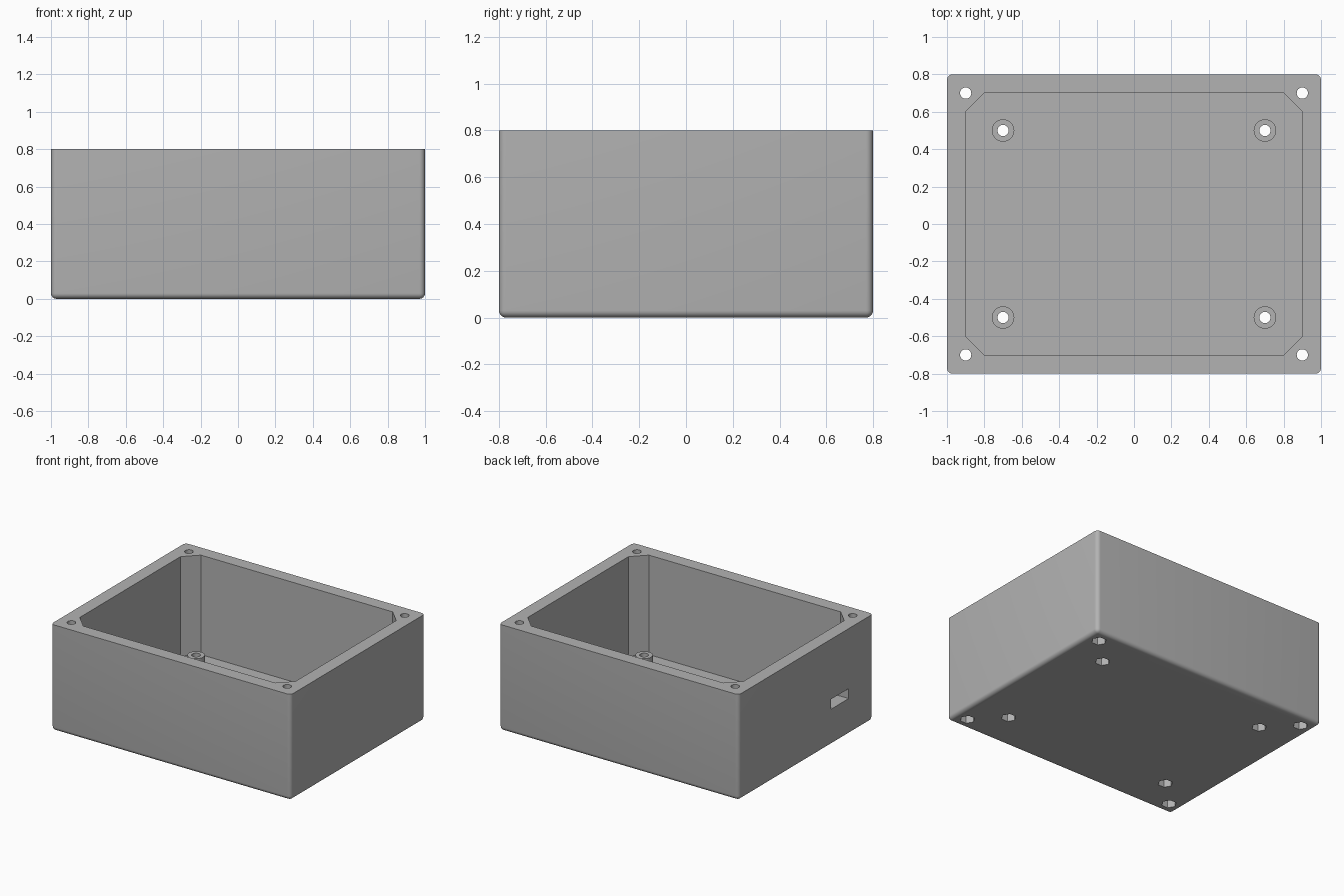
import bpy, bmesh, math
from mathutils import Matrix, Vector

# Remove the default cube
cube = bpy.data.objects.get("Cube")
if cube:
    bpy.data.objects.remove(cube, do_unlink=True)

# Overall sizes
LENGTH, WIDTH, HEIGHT = 2.0, 1.6, 0.8
WALL, FLOOR, FILLET = 0.1, 0.05, 0.03
CORNERS = [(sx, sy) for sx in (-1, 1) for sy in (-1, 1)]
SCREWS = [(sx * 0.9, sy * 0.7) for sx, sy in CORNERS]
MOUNTS = [(sx * 0.7, sy * 0.5) for sx, sy in CORNERS]

grey = bpy.data.materials.new("light grey plastic")
grey.use_nodes = True
COLOUR = (0.45, 0.45, 0.45, 1)
grey.diffuse_color = COLOUR
grey.node_tree.nodes["Principled BSDF"].inputs["Base Color"].default_value = COLOUR


def add_box(bm, size, centre):
    matrix = Matrix.Translation(centre) @ Matrix.Diagonal((*size, 1))
    return bmesh.ops.create_cube(bm, size=1, matrix=matrix)


def add_prism(bm, xy, radius, low, high, sides, turn=0.0):
    matrix = Matrix.Translation((*xy, (low + high) / 2)) @ Matrix.Rotation(turn, 4, "Z")
    bmesh.ops.create_cone(bm, cap_ends=True, segments=sides, radius1=radius,
                          radius2=radius, depth=high - low, matrix=matrix)


def bevel(bm, edges, width, segments):
    bmesh.ops.bevel(bm, geom=edges, offset=width, segments=segments,
                    profile=0.5, affect="EDGES")


def is_upright(edge):
    return abs(edge.verts[0].co.z - edge.verts[1].co.z) > 0.1


def make_object(name, bm):
    bmesh.ops.recalc_face_normals(bm, faces=bm.faces[:])
    mesh = bpy.data.meshes.new(name)
    bm.to_mesh(mesh)
    bm.free()
    mesh.materials.append(grey)
    obj = bpy.data.objects.new(name, mesh)
    bpy.context.collection.objects.link(obj)
    return obj


def combine(target, tool, operation):
    tool.hide_render = True
    mod = target.modifiers.new(tool.name, "BOOLEAN")
    mod.object, mod.operation, mod.solver = tool, operation, "EXACT"
    bpy.context.view_layer.objects.active = target
    bpy.ops.object.modifier_apply(modifier=mod.name)
    bpy.data.objects.remove(tool, do_unlink=True)


# Outer shell: rounded upright and bottom edges, sharp rim
bm = bmesh.new()
add_box(bm, (LENGTH, WIDTH, HEIGHT), (0, 0, HEIGHT / 2))
bevel(bm, [e for e in bm.edges if min(v.co.z for v in e.verts) < 0.01], FILLET, 6)
box = make_object("enclosure_box", bm)

# Cavity with chamfered corners that leave room for the lid screws
bm = bmesh.new()
add_box(bm, (LENGTH - 2 * WALL, WIDTH - 2 * WALL, HEIGHT), (0, 0, FLOOR + HEIGHT / 2))
bevel(bm, [e for e in bm.edges if is_upright(e)], 0.1, 1)
combine(box, make_object("cavity_cutter", bm), "DIFFERENCE")

# Standoffs on the floor
bm = bmesh.new()
for xy in MOUNTS:
    add_prism(bm, xy, 0.06, FLOOR - 0.02, 0.15, 32)
combine(box, make_object("standoffs", bm), "UNION")

# Round through holes and the cable slot in one end wall
bm = bmesh.new()
for xy in SCREWS + MOUNTS:
    add_prism(bm, xy, 0.03, -0.1, HEIGHT + 0.1, 32)
add_box(bm, (0.3, 0.21, 0.075), (-0.95, -0.405, 0.31))
combine(box, make_object("hole_cutter", bm), "DIFFERENCE")

# Hexagonal nut pockets underneath
bm = bmesh.new()
for xy in SCREWS + MOUNTS:
    add_prism(bm, xy, 0.052, -0.1, 0.06, 6, math.radians(30))
combine(box, make_object("nut_pocket_cutter", bm), "DIFFERENCE")

# Smooth the fillets and holes, keep the hard edges
bpy.ops.object.select_all(action="DESELECT")
box.select_set(True)
bpy.context.view_layer.objects.active = box
bpy.ops.object.shade_smooth_by_angle(angle=math.radians(30))
